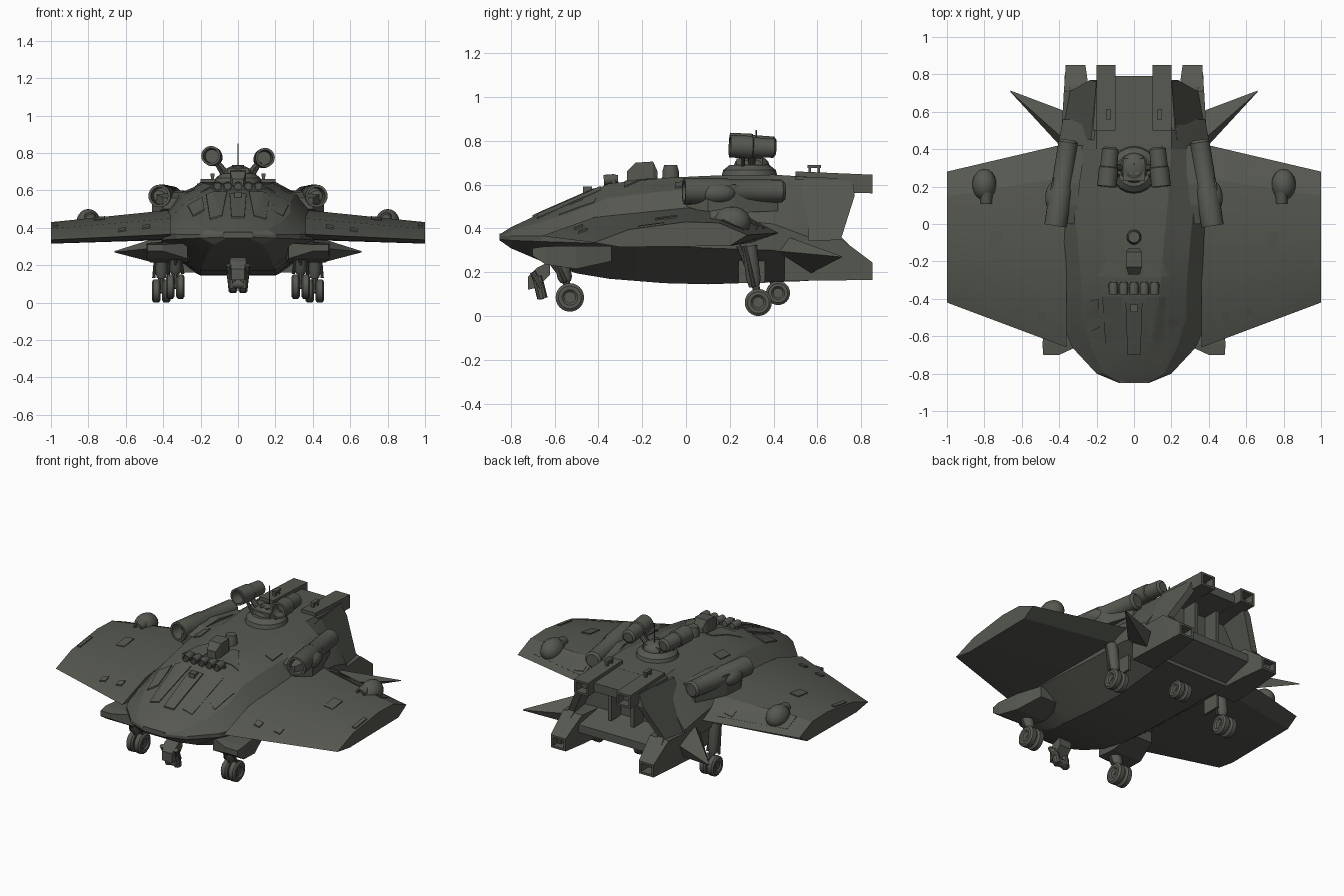
import bpy, bmesh, math
from mathutils import Vector, Matrix
from mathutils.bvhtree import BVHTree

if "Cube" in bpy.data.objects:
    bpy.data.objects.remove(bpy.data.objects["Cube"])

paint = bpy.data.materials.new("dark_olive_grey")
paint.diffuse_color = (0.092, 0.098, 0.081, 1)
paint.use_nodes = True
paint.node_tree.nodes["Principled BSDF"].inputs["Base Color"].default_value = paint.diffuse_color


def finish(name, bm, smooth=30):
    bmesh.ops.recalc_face_normals(bm, faces=bm.faces)
    me = bpy.data.meshes.new(name)
    bm.to_mesh(me)
    bm.free()
    me.materials.append(paint)
    ob = bpy.data.objects.new(name, me)
    bpy.context.collection.objects.link(ob)
    if smooth:
        bpy.ops.object.select_all(action='DESELECT')
        ob.select_set(True)
        bpy.context.view_layer.objects.active = ob
        bpy.ops.object.shade_smooth_by_angle(angle=math.radians(smooth))
    return ob


def loft(name, rings, smooth=0):
    bm = bmesh.new()
    vs = [[bm.verts.new(p) for p in r] for r in rings]
    n = len(rings[0])
    for a, b in zip(vs, vs[1:]):
        for i in range(n):
            bm.faces.new((a[i], a[(i + 1) % n], b[(i + 1) % n], b[i]))
    bm.faces.new(vs[0])
    bm.faces.new(vs[-1])
    return finish(name, bm, smooth)


def lathe(name, p0, p1, profile, n=20):
    """Rings of (fraction along axis, radius)."""
    p0, p1 = Vector(p0), Vector(p1)
    q = (p1 - p0).to_track_quat('Z', 'Y')
    rings = []
    for t, r in profile:
        c = p0.lerp(p1, t)
        rings.append([c + q @ Vector((r * math.cos(a), r * math.sin(a), 0))
                      for a in (math.tau * i / n for i in range(n))])
    return loft(name, rings, 35)


def rod(name, p0, p1, r, n=10):
    return lathe(name, p0, p1, [(0, r), (1, r)], n)


def rect(y, x0, x1, z0, z1):
    return [(x0, y, z0), (x1, y, z0), (x1, y, z1), (x0, y, z1)]


def box(name, x0, x1, y0, y1, z0, z1):
    return loft(name, [rect(y0, x0, x1, z0, z1), rect(y1, x0, x1, z0, z1)])


def blob(name, centre, size):
    bm = bmesh.new()
    bmesh.ops.create_uvsphere(bm, u_segments=18, v_segments=10, radius=1,
                              matrix=Matrix.Translation(centre) @ Matrix.Diagonal((*size, 1)))
    return finish(name, bm, 40)


def plate(name, quad, target, h=0.008, n=6):
    """Thin panel draped on a target surface; quad corners are (x, y)."""
    tree = BVHTree.FromPolygons([v.co for v in target.data.vertices],
                                [p.vertices for p in target.data.polygons])
    a, b, c, d = map(Vector, quad)
    bm = bmesh.new()
    top, low = [], []
    for i in range(n + 1):
        for j in range(n + 1):
            p = a.lerp(b, i / n).lerp(d.lerp(c, i / n), j / n)
            hit = tree.ray_cast(Vector((p.x, p.y, 2)), Vector((0, 0, -1)))[0]
            z = hit.z if hit else 0.4
            top.append(bm.verts.new((p.x, p.y, z + h)))
            low.append(bm.verts.new((p.x, p.y, z - 0.01)))
    m = n + 1
    for i in range(n):
        for j in range(n):
            k = [i * m + j, (i + 1) * m + j, (i + 1) * m + j + 1, i * m + j + 1]
            bm.faces.new([top[v] for v in k])
            bm.faces.new([low[v] for v in reversed(k)])
    for e in range(n):
        for u, v in ((e, e + 1), (n * m + e, n * m + e + 1),
                     (e * m, e * m + m), (e * m + n, e * m + m + n)):
            bm.faces.new((top[u], top[v], low[v], low[u]))
    return finish(name, bm, 0)


# Hull: half sections from keel to roof, mirrored and lofted along y
stations = [
    (-.85, (.06, .345), (.08, .35), (.08, .365), (.07, .37), (.04, .372)),
    (-.80, (.13, .31), (.20, .345), (.20, .365), (.16, .39), (.06, .405)),
    (-.66, (.17, .25), (.33, .34), (.33, .365), (.23, .43), (.09, .47)),
    (-.50, (.19, .195), (.40, .335), (.40, .37), (.28, .48), (.12, .54)),
    (-.35, (.20, .17), (.41, .33), (.41, .40), (.28, .54), (.14, .605)),
    (-.10, (.20, .15), (.41, .32), (.41, .44), (.30, .57), (.16, .63)),
    (.10, (.20, .145), (.41, .31), (.41, .45), (.32, .58), (.18, .64)),
    (.40, (.22, .155), (.41, .30), (.41, .42), (.31, .56), (.20, .645)),
    (.56, (.23, .16), (.38, .27), (.38, .36), (.27, .52), (.20, .635)),
]
hull = loft("hull", [[(x, y, z) for x, z in half] + [(-x, y, z) for x, z in reversed(half)]
                     for y, *half in stations], 18)

# Rear deck and floor over and under the engine bay
loft("rear_deck", [rect(.5, -.22, .22, .56, .637), rect(.79, -.2, .2, .57, .625)])
loft("bay_floor", [rect(.5, -.27, .27, .16, .36), rect(.74, -.27, .27, .25, .30)])
for x in (-.08, .08):
    box("bay_rib", x - .012, x + .012, .54, .66, .34, .57)

for s in (-1, 1):
    # Wings: root and tip sections
    root = [(-.66, .365), (-.42, .45), (0, .495), (.25, .475), (.43, .38), (.30, .335), (-.42, .34)]
    tip = [(-.42, .335), (-.26, .395), (0, .43), (.15, .425), (.28, .37), (.20, .32), (-.30, .315)]
    wing = loft("wing", [[(s * .36, y, z) for y, z in root], [(s, y, z) for y, z in tip]], 20)
    for cx, cy, w, d in ((.53, .31, .03, .02), (.74, -.09, .03, .05), (.49, -.49, .02, .02),
                         (.62, -.47, .02, .02), (.975, -.16, .012, .06)):
        plate("wing_panel", [(s * (cx - w), cy - d), (s * (cx + w), cy - d),
                             (s * (cx + w), cy + d), (s * (cx - w), cy + d)], wing, n=2)
    plate("wing_flap", [(s * .48, .24), (s * .9, .16), (s * .9, .26), (s * .48, .36)], wing, .005)
    blob("wing_blister", (s * .80, .21, .43), (.065, .085, .07))
    lathe("blister_lamp", (s * .79, .17, .455), (s * .79, .11, .45),
          [(0, .035), (1, .03), (1, .02), (.6, .02)], 14)

    # Tail walls: slanted side profile with thickness
    wall = [(.45, .16, .37), (.80, .165, .37), (.82, .25, .36), (.71, .36, .34),
            (.77, .55, .235), (.76, .62, .20), (.45, .62, .23), (.45, .36, .385)]
    loft("tail_wall", [[(s * x, y, z) for y, z, x in wall],
                       [(s * (x - .045), y, z) for y, z, x in wall]])
    # Lower thruster pods with hollow ends
    loft("lower_thruster", [rect(.45, s * .22, s * .39, .16, .34), rect(.71, s * .24, s * .375, .163, .35),
                            rect(.85, s * .26, s * .365, .165, .245), rect(.85, s * .275, s * .35, .178, .232),
                            rect(.77, s * .275, s * .35, .178, .232)])
    # Upper exhaust boxes with hollow ends
    loft("upper_exhaust", [rect(.5, s * .10, s * .20, .57, .66), rect(.85, s * .10, s * .20, .56, .645),
                           rect(.85, s * .113, s * .187, .573, .632), rect(.72, s * .113, s * .187, .573, .632)])
    for y in (.565, .605):
        box("lift_lug_post", s * .128, s * .145, y - .006, y + .006, .65, .685)
    box("lift_lug_bar", s * .125, s * .148, .555, .615, .675, .69)

    # Pointed tail fins
    loft("tail_fin", [[(s * .36, .38, .30), (s * .36, .56, .19), (s * .36, .60, .28), (s * .36, .44, .37)],
                      [(s * .66, .705, .27), (s * .66, .71, .268), (s * .66, .713, .272), (s * .66, .706, .275)]])

    # Shoulder engines with open fronts
    lathe("shoulder_engine", (s * .35, .45, .57), (s * .42, -.01, .57),
          [(0, .04), (.03, .052), (.55, .054), (.58, .06), (1, .06), (1, .046), (.8, .044)], 24)
    loft("engine_mount", [rect(.0, s * .30, s * .40, .50, .56), rect(.10, s * .30, s * .46, .47, .59),
                          rect(.22, s * .29, s * .44, .47, .60), rect(.42, s * .26, s * .36, .48, .58)])
    blob("engine_cowl", (s * .42, .14, .56), (.055, .09, .05))

    # Front gear pods under the chin
    loft("gear_pod", [rect(-.70, s * .40, s * .485, .275, .31), rect(-.64, s * .27, s * .49, .235, .318),
                      rect(-.50, s * .26, s * .47, .215, .32), rect(-.34, s * .27, s * .42, .25, .32)])

    # Turret guns, open at the front
    z = .785 if s < 0 else .775
    lathe("turret_gun", (s * .125, .41, z - .01), (s * .145, .20, z),
          [(0, .03), (.05, .044), (.5, .046), (.52, .052), (1, .052), (1, .04), (.7, .036)], 22)
    rod("gun_arm", (s * .05, .30, .68), (s * .125, .30, .76), .017)
    rod("gun_brace", (s * .07, .26, .66), (s * .12, .26, .75), .01)

    # Cockpit windows and canopy panels
    plate("cockpit_window", [(s * .06, -.39), (s * .17, -.39), (s * .15, -.68), (s * .085, -.68)], hull, .006)
    plate("side_window", [(s * .19, -.40), (s * .27, -.42), (s * .24, -.58), (s * .18, -.55)], hull, .005)
    plate("canopy_panel", [(s * .05, -.28), (s * .2, -.28), (s * .1, -.13), (s * .05, -.13)], hull, .005)
    plate("hull_hatch", [(s * .23, -.05), (s * .28, -.05), (s * .28, .05), (s * .23, .05)], hull, .006, 2)

# Nose ridge, sensor row and roof fittings
plate("nose_ridge", [(-.045, -.42), (.045, -.42), (.035, -.70), (-.035, -.70)], hull, .009)
box("nose_notch_lip", -.075, .075, -.85, -.835, .345, .376)
box("nose_sensor", -.02, .02, -.47, -.43, .55, .59)
for i in range(5):
    lathe("sensor_lamp", ((i - 2) * .055, -.31, .625), ((i - 2) * .055, -.375, .62),
          [(0, .018), (.3, .024), (1, .024), (1, .017), (.8, .017)], 12)
box("sensor_bar", -.14, .14, -.34, -.32, .595, .62)
loft("roof_fitting", [rect(-.27, -.03, .03, .61, .66), rect(-.23, -.042, .042, .61, .70),
                      rect(-.15, -.042, .042, .61, .705), rect(-.13, -.03, .03, .61, .66)])
lathe("roof_beacon", (0, -.07, .62), (0, -.07, .69), [(0, .04), (.6, .038), (1, .03)], 14)

# Turret base, dome and antenna
lathe("turret_base", (0, .29, .63), (0, .29, .69), [(0, .13), (.6, .12), (1, .09)], 20)
blob("turret_dome", (0, .30, .69), (.075, .08, .045))
box("turret_head", -.06, .06, .23, .35, .66, .72)
rod("antenna", (0, .32, .70), (0, .32, .85), .004, 6)
for x in (-.018, .018):
    rod("turret_lens", (x, .27, .70), (x, .27, .735), .013)

# Chin grapple under the nose
loft("chin_leg", [rect(-.62, -.04, .04, .19, .25), rect(-.68, -.045, .045, .13, .22),
                  rect(-.72, -.035, .035, .12, .18)])
for s in (-1, 1):
    rod("chin_claw", (s * .035, -.68, .18), (s * .03, -.655, .08), .024)
    rod("chin_brace", (s * .05, -.70, .20), (s * .045, -.66, .13), .014)
rod("chin_tip", (-.03, -.66, .10), (.03, -.66, .10), .025, 12)


def wheel(x, y, z, r, w):
    lathe("wheel", (x - w / 2, y, z), (x + w / 2, y, z),
          [(.18, r * .4), (0, r * .55), (0, r * .8), (.2, r), (.8, r), (1, r * .8), (1, r * .55), (.82, r * .4)], 24)


def gear(x, y, z, r, top):
    """Twin wheels, axle, main strut, drag brace and side links."""
    for d in (-.027, .027):
        wheel(x + d, y, z, r, .046)
    rod("axle", (x - .045, y, z), (x + .045, y, z), .014)
    rod("strut", (x, y, z), (x, y - .04, top), .018)
    lathe("strut_sleeve", (x, y - .018, z + .07), (x, y - .04, top), [(0, .024), (.2, .034), (1, .034)], 14)
    rod("drag_brace", (x, y - .01, z + .06), (x, y - .09, top), .011)
    for d in (-.04, .04):
        rod("side_link", (x + d, y - .02, z + .07), (x + d * .6, y - .06, top), .009)


for s in (-1, 1):
    gear(s * .335, -.53, .085, .065, .25)
    gear(s * .41, .33, .062, .062, .32)
    box("gear_door", s * .33, s * .345, .24, .36, .15, .26)
gear(0, .42, .105, .055, .20)
